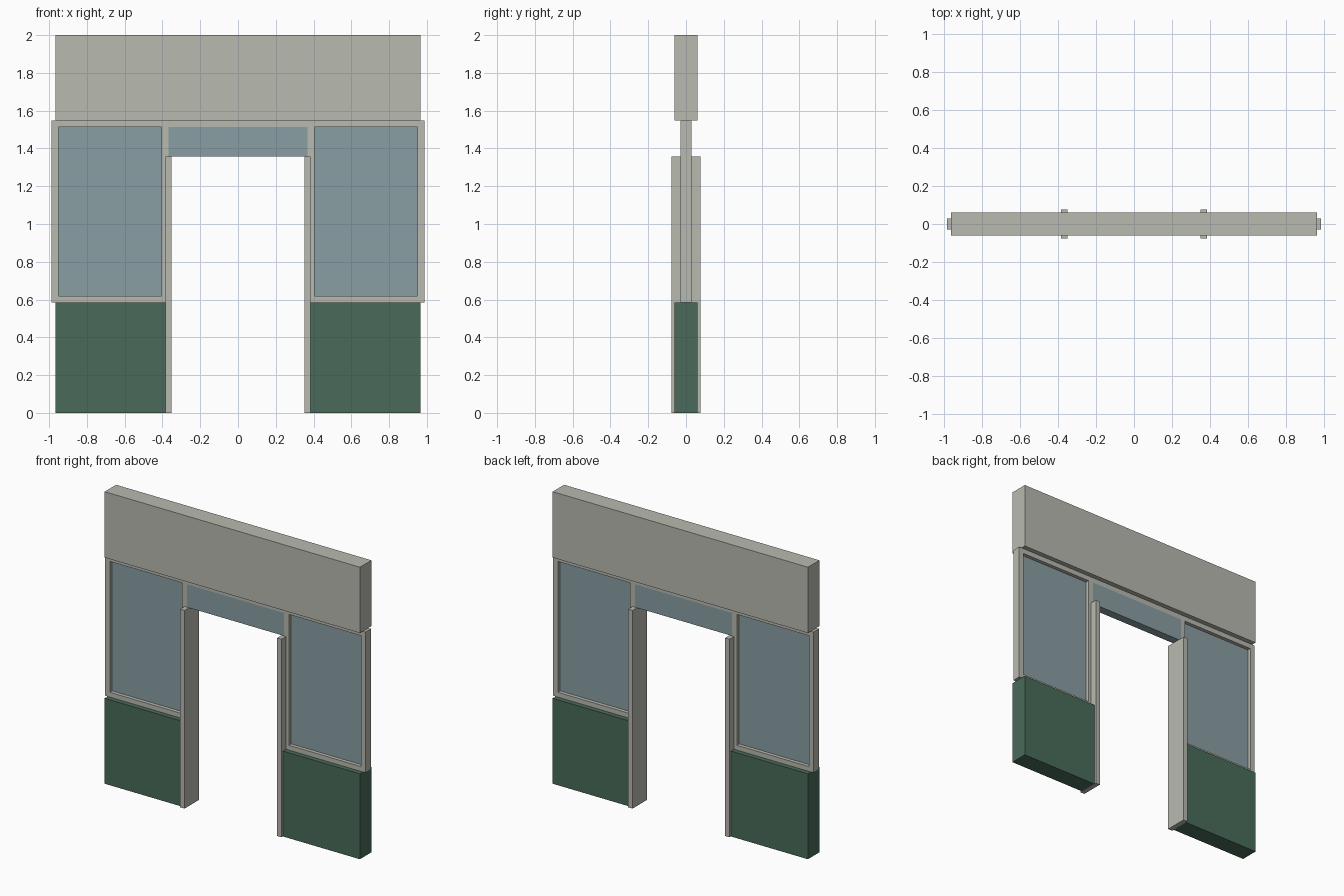
import bpy, bmesh
from mathutils import Matrix

if "Cube" in bpy.data.objects:
    bpy.data.objects.remove(bpy.data.objects["Cube"])


def material(name, rgb):
    m = bpy.data.materials.new(name)
    m.diffuse_color = (*rgb, 1)
    m.use_nodes = True
    m.node_tree.nodes["Principled BSDF"].inputs["Base Color"].default_value = m.diffuse_color
    return m


STONE = material("warm grey", (0.485, 0.491, 0.434))
GREEN = material("dark green", (0.068, 0.147, 0.102))
GLASS = material("blue grey glass", (0.254, 0.347, 0.371))


def box(name, x0, x1, half_y, z0, z1, mat):
    """Box centred on y = 0, given by its front-view limits."""
    bm = bmesh.new()
    bmesh.ops.create_cube(bm, size=1)
    bmesh.ops.scale(bm, vec=(x1 - x0, 2 * half_y, z1 - z0), verts=bm.verts)
    bmesh.ops.translate(bm, vec=((x0 + x1) / 2, 0, (z0 + z1) / 2), verts=bm.verts)
    mesh = bpy.data.meshes.new(name)
    bm.to_mesh(mesh)
    bm.free()
    mesh.materials.append(mat)
    obj = bpy.data.objects.new(name, mesh)
    bpy.context.collection.objects.link(obj)
    return obj


def plate(name, outlines, half_y, mat):
    """Front-view outline with holes, extruded along y."""
    curve = bpy.data.curves.new(name, 'CURVE')
    curve.dimensions = '2D'
    curve.fill_mode = 'BOTH'
    curve.extrude = half_y
    for pts in outlines:
        s = curve.splines.new('POLY')
        s.points.add(len(pts) - 1)
        for p, (x, z) in zip(s.points, pts):
            p.co = (x, z, 0, 1)
        s.use_cyclic_u = True
    temp = bpy.data.objects.new(name + "_outline", curve)
    bpy.context.collection.objects.link(temp)
    bpy.context.view_layer.update()
    deps = bpy.context.evaluated_depsgraph_get()
    mesh = bpy.data.meshes.new_from_object(temp.evaluated_get(deps))
    bpy.data.objects.remove(temp)
    mesh.transform(Matrix.Rotation(1.5707963, 4, 'X'))
    bm = bmesh.new()
    bm.from_mesh(mesh)
    bmesh.ops.remove_doubles(bm, verts=bm.verts, dist=1e-4)
    bmesh.ops.recalc_face_normals(bm, faces=bm.faces)
    bm.to_mesh(mesh)
    bm.free()
    for p in mesh.polygons:
        p.use_smooth = False
        p.material_index = 0
    mesh.materials.clear()
    mesh.materials.append(mat)
    obj = bpy.data.objects.new(name, mesh)
    bpy.context.collection.objects.link(obj)
    return obj


# Main levels and widths
SILL, HEAD, DOOR = 0.585, 1.549, 1.357
WALL_X, FRAME_X, STILE_X = 0.967, 0.987, 0.368
WIN_X0, WIN_X1, WIN_Z0, WIN_Z1 = 0.405, 0.951, 0.618, 1.514

# Header wall above the windows
box("header_wall", -WALL_X, WALL_X, 0.062, HEAD, 2.0, STONE)

# One continuous frame: a window opening on each side, notched for the doorway
outer = [(-FRAME_X, SILL), (-STILE_X, SILL), (-STILE_X, WIN_Z1), (STILE_X, WIN_Z1),
         (STILE_X, SILL), (FRAME_X, SILL), (FRAME_X, HEAD), (-FRAME_X, HEAD)]
holes = [[(s * WIN_X0, WIN_Z0), (s * WIN_X0, WIN_Z1), (s * WIN_X1, WIN_Z1), (s * WIN_X1, WIN_Z0)]
         for s in (-1, 1)]
plate("window_frame", [outer] + holes, 0.029, STONE)

# Transom light over the doorway, flush with the frame
box("transom_glass", -STILE_X, STILE_X, 0.029, DOOR, WIN_Z1, GLASS)

# Parts on each side: lower panel, recessed glass, door jamb
for side, s in (("left", -1), ("right", 1)):
    for part, a, b, y, z0, z1, mat in (
            ("lower_panel", 0.384, WALL_X, 0.062, 0, SILL, GREEN),
            ("window_glass", WIN_X0, WIN_X1, 0.004, WIN_Z0, WIN_Z1, GLASS),
            ("door_jamb", 0.351, 0.384, 0.077, 0, DOOR, STONE)):
        x0, x1 = sorted((s * a, s * b))
        box(f"{side}_{part}", x0, x1, y, z0, z1, mat)
